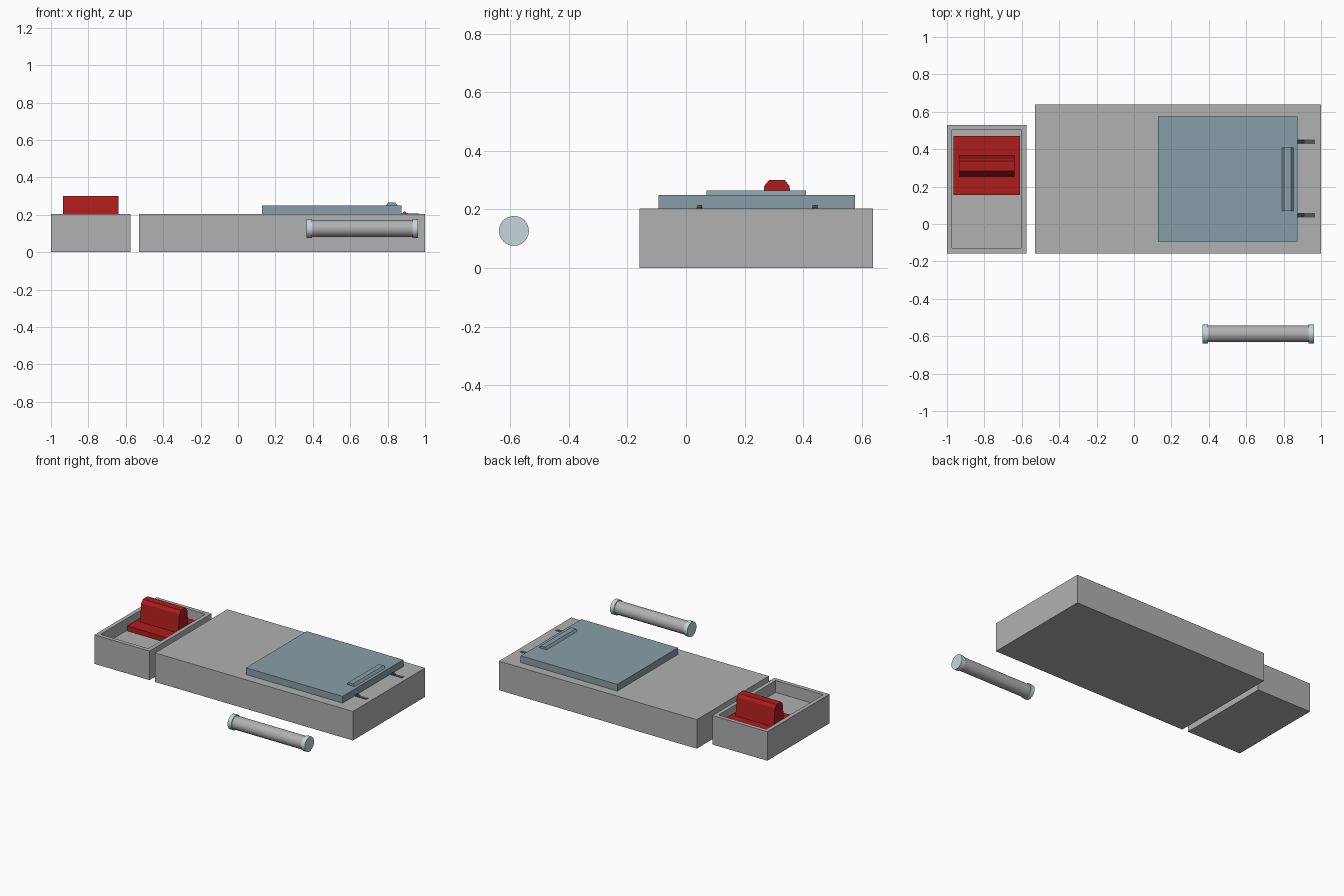
import bpy, bmesh, math
from mathutils import Matrix, Vector

if "Cube" in bpy.data.objects:
    bpy.data.objects.remove(bpy.data.objects["Cube"])


def material(name, rgb):
    m = bpy.data.materials.new(name)
    m.diffuse_color = (*rgb, 1)
    m.use_nodes = True
    m.node_tree.nodes["Principled BSDF"].inputs["Base Color"].default_value = m.diffuse_color
    return m


grey = material("grey", (0.44, 0.44, 0.44))
red = material("red", (0.42, 0.012, 0.012))
slate = material("slate", (0.25, 0.345, 0.385))
pale = material("pale_blue", (0.55, 0.68, 0.71))
dark = material("dark_grey", (0.09, 0.09, 0.09))


def finish(bm, name, mat):
    bmesh.ops.recalc_face_normals(bm, faces=bm.faces)
    me = bpy.data.meshes.new(name)
    bm.to_mesh(me)
    bm.free()
    ob = bpy.data.objects.new(name, me)
    bpy.context.collection.objects.link(ob)
    me.materials.append(mat)
    return ob


def box_mesh(x, y, z):
    bm = bmesh.new()
    size = Vector((x[1] - x[0], y[1] - y[0], z[1] - z[0]))
    mid = Vector((sum(x) / 2, sum(y) / 2, sum(z) / 2))
    bmesh.ops.create_cube(bm, size=1, matrix=Matrix.Translation(mid) @ Matrix.Diagonal((*size, 1)))
    return bm


def box(name, x, y, z, mat):
    return finish(box_mesh(x, y, z), name, mat)


def extrude(name, profile, offset, mat):
    bm = bmesh.new()
    face = bm.faces.new([bm.verts.new(p) for p in profile])
    new = bmesh.ops.extrude_face_region(bm, geom=[face])["geom"]
    bmesh.ops.translate(bm, vec=offset, verts=[v for v in new if isinstance(v, bmesh.types.BMVert)])
    return finish(bm, name, mat)


# Open tray: top face inset, then pushed down
bm = box_mesh((-1, -0.575), (-0.157, 0.53), (0, 0.203))
top = max(bm.faces, key=lambda f: f.calc_center_median().z)
bmesh.ops.inset_region(bm, faces=[top], thickness=0.028, use_even_offset=True)
floor = bmesh.ops.extrude_discrete_faces(bm, faces=[top])["faces"][0]
bmesh.ops.translate(bm, vec=(0, 0, -0.083), verts=floor.verts)
finish(bm, "tray", grey)

# Red block in the tray with a raised grip
box("block_base", (-0.965, -0.61), (0.155, 0.47), (0.12, 0.155), red)
half = [(0.057, 0.155), (0.045, 0.262), (0.043, 0.28), (0.026, 0.301)]
grip = [(-0.935, 0.31 + y, z) for y, z in half] + [(-0.935, 0.31 - y, z) for y, z in reversed(half)]
extrude("block_grip", grip, (0.295, 0, 0), red)

# Main slab and lid
box("slab", (-0.53, 1), (-0.159, 0.638), (0, 0.203), grey)
box("lid", (0.128, 0.875), (-0.094, 0.576), (0.203, 0.25), slate)
bar = [(0.792, 0.07, 0.25), (0.803, 0.07, 0.265), (0.84, 0.07, 0.265), (0.853, 0.07, 0.25)]
extrude("lid_handle", bar, (0, 0.34, 0), slate)

# Hinges: flat strap with a small peaked knuckle
for i, y in enumerate((0.047, 0.44)):
    box(f"hinge_strap_{i}", (0.87, 0.967), (y - 0.011, y + 0.011), (0.2, 0.206), dark)
    knuckle = [(0.876, y - 0.008, 0.205), (0.887, y - 0.008, 0.216),
               (0.895, y - 0.008, 0.216), (0.909, y - 0.008, 0.205)]
    extrude(f"hinge_knuckle_{i}", knuckle, (0, 0.016, 0), dark)


# Loose cylinder with end caps
def cylinder(name, x0, x1, r, mat):
    bm = bmesh.new()
    place = Matrix.Translation(((x0 + x1) / 2, -0.587, 0.127)) @ Matrix.Rotation(math.pi / 2, 4, 'Y')
    bmesh.ops.create_cone(bm, cap_ends=True, segments=24, radius1=r, radius2=r, depth=x1 - x0, matrix=place)
    ob = finish(bm, name, mat)
    bpy.ops.object.select_all(action='DESELECT')
    bpy.context.view_layer.objects.active = ob
    ob.select_set(True)
    bpy.ops.object.shade_smooth_by_angle(angle=math.radians(35))


cylinder("roll_body", 0.393, 0.938, 0.045, grey)
cylinder("roll_cap_left", 0.366, 0.395, 0.051, pale)
cylinder("roll_cap_right", 0.934, 0.963, 0.051, pale)
